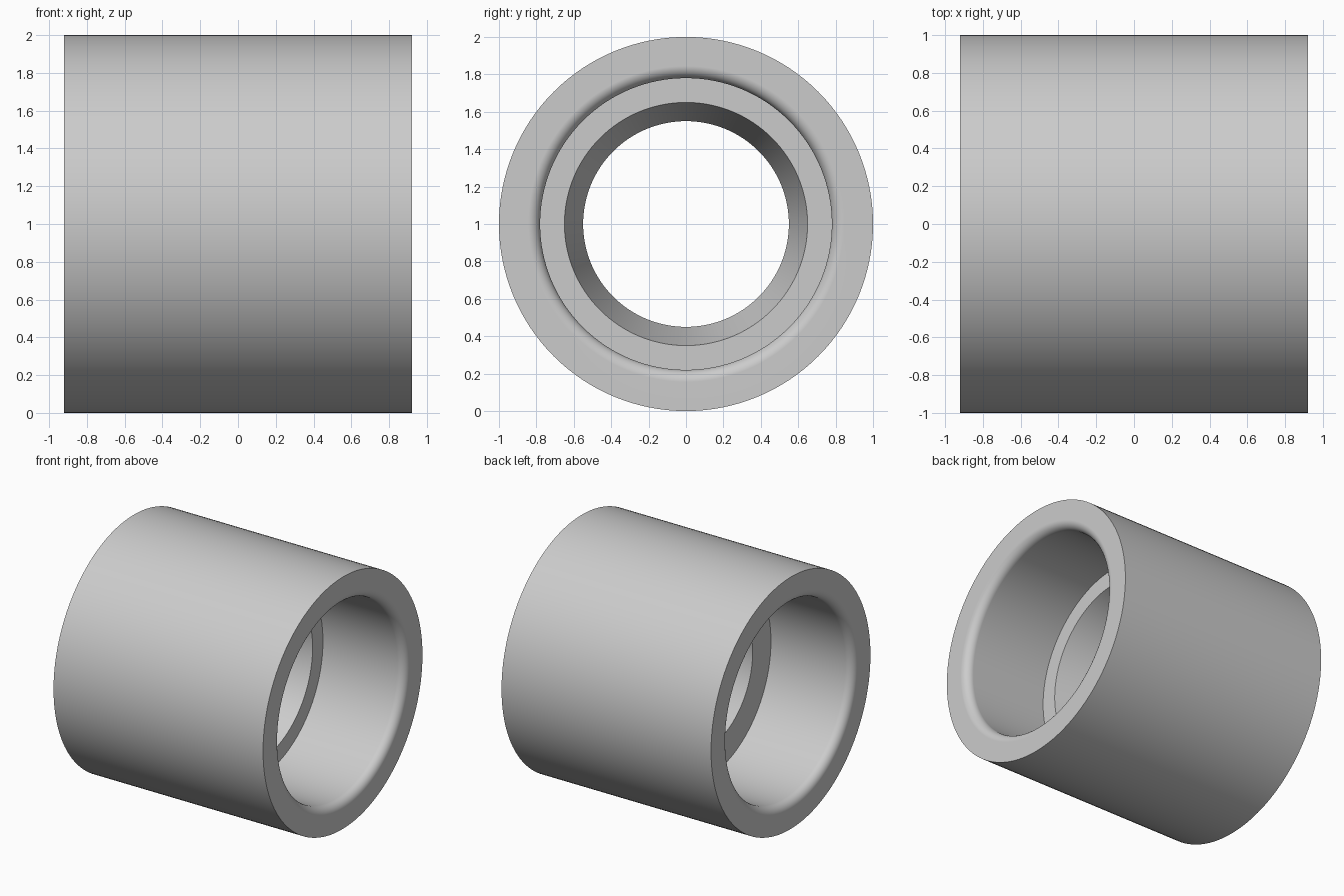
import bpy, bmesh, math
from mathutils import Matrix

cube = bpy.data.objects.get("Cube")
if cube:
    bpy.data.objects.remove(cube, do_unlink=True)

HALF, OUTER, SOCKET = 0.92, 1.0, 0.78   # half length, outside radius, socket radius
STOP, FILLET = 0.2, 0.065               # half width of the inner stop, mouth rounding
SEGMENTS, STEPS = 128, 10

# Single plain grey
grey = bpy.data.materials.new("plain_grey")
grey.use_nodes = True
colour = (0.6, 0.6, 0.6, 1)
grey.diffuse_color = colour
grey.node_tree.nodes["Principled BSDF"].inputs["Base Color"].default_value = colour


def socket_profile(side, bore):
    """Outer rim, rounded mouth, socket wall and stop shoulder as (x, radius)."""
    pts = [(side * HALF, OUTER)]
    for i in range(STEPS + 1):
        a = math.pi / 2 * i / STEPS
        pts.append((side * (HALF - FILLET * (1 - math.cos(a))),
                    SOCKET + FILLET * (1 - math.sin(a))))
    return pts + [(side * STOP, SOCKET), (side * STOP, bore)]


# Closed section: the bore of the stop tapers from one socket to the other
profile = socket_profile(1, 0.65) + socket_profile(-1, 0.55)[::-1]

# Revolve the section around the x axis
bm = bmesh.new()
verts = [bm.verts.new((x, 0, r)) for x, r in profile]
edges = [bm.edges.new((v, verts[(i + 1) % len(verts)])) for i, v in enumerate(verts)]
bmesh.ops.spin(bm, geom=verts + edges, cent=(0, 0, 0), axis=(1, 0, 0),
               angle=math.tau, steps=SEGMENTS)
bmesh.ops.remove_doubles(bm, verts=bm.verts, dist=1e-4)
bmesh.ops.recalc_face_normals(bm, faces=bm.faces)
bmesh.ops.transform(bm, matrix=Matrix.Translation((0, 0, OUTER)), verts=bm.verts)

mesh = bpy.data.meshes.new("pipe_coupling")
bm.to_mesh(mesh)
bm.free()
mesh.materials.append(grey)
coupling = bpy.data.objects.new("pipe_coupling", mesh)
bpy.context.collection.objects.link(coupling)

# Smooth walls with crisp rims
bpy.ops.object.select_all(action="DESELECT")
coupling.select_set(True)
bpy.context.view_layer.objects.active = coupling
bpy.ops.object.shade_smooth_by_angle(angle=math.radians(30))
weighted = coupling.modifiers.new("weighted_normals", "WEIGHTED_NORMAL")
weighted.keep_sharp = True
